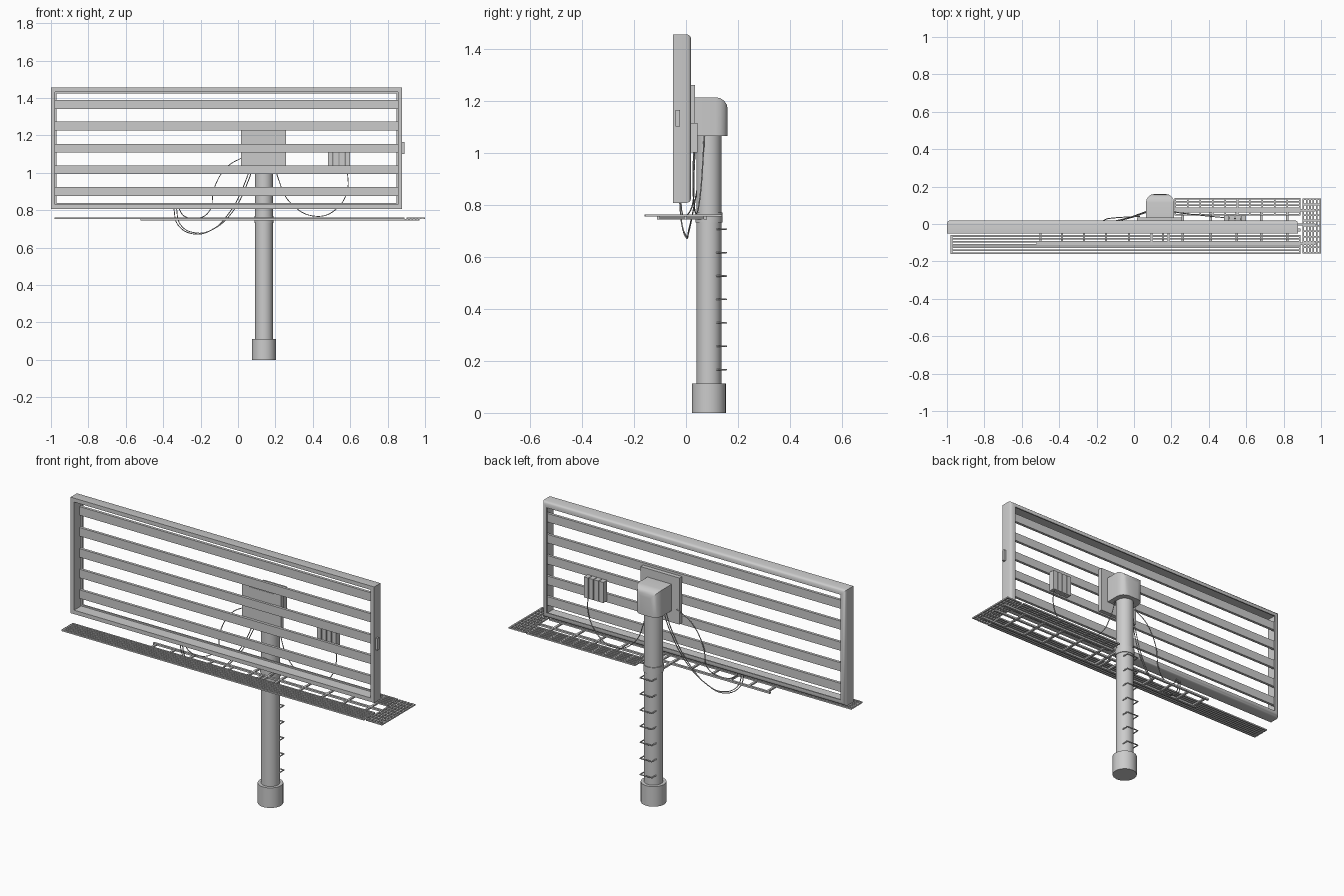
import bpy, bmesh, math
from mathutils import Vector

if "Cube" in bpy.data.objects:
    bpy.data.objects.remove(bpy.data.objects["Cube"])


def mesh_object(name, bm):
    bmesh.ops.recalc_face_normals(bm, faces=bm.faces)
    me = bpy.data.meshes.new(name)
    bm.to_mesh(me)
    bm.free()
    ob = bpy.data.objects.new(name, me)
    bpy.context.collection.objects.link(ob)
    return ob


def add_box(bm, x0, x1, y0, y1, z0, z1):
    vs = bmesh.ops.create_cube(bm, size=1)["verts"]
    for v in vs:
        v.co = Vector(((x0 + x1) / 2 + v.co.x * (x1 - x0),
                       (y0 + y1) / 2 + v.co.y * (y1 - y0),
                       (z0 + z1) / 2 + v.co.z * (z1 - z0)))


def boxes(name, items):
    bm = bmesh.new()
    for b in items:
        add_box(bm, *b)
    return mesh_object(name, bm)


def smooth(ob, angle=35):
    bpy.ops.object.select_all(action='DESELECT')
    ob.select_set(True)
    bpy.context.view_layer.objects.active = ob
    bpy.ops.object.shade_smooth_by_angle(angle=math.radians(angle))


def cylinder(name, x, y, r, z0, z1):
    bpy.ops.mesh.primitive_cylinder_add(vertices=32, radius=r, depth=z1 - z0,
                                        location=(x, y, (z0 + z1) / 2))
    ob = bpy.context.object
    ob.name = name
    smooth(ob)
    return ob


def tube(name, points, r, kind='POLY'):
    cu = bpy.data.curves.new(name, 'CURVE')
    cu.dimensions = '3D'
    cu.bevel_depth = r
    cu.bevel_resolution = 1
    cu.resolution_u = 8
    cu.use_fill_caps = True
    if kind == 'POLY':
        sp = cu.splines.new('POLY')
        sp.points.add(len(points) - 1)
        for p, c in zip(sp.points, points):
            p.co = (*c, 1)
    else:
        sp = cu.splines.new('BEZIER')
        sp.bezier_points.add(len(points) - 1)
        for p, c in zip(sp.bezier_points, points):
            p.co = c
            p.handle_left_type = p.handle_right_type = 'AUTO'
    ob = bpy.data.objects.new(name, cu)
    bpy.context.collection.objects.link(ob)
    return ob


# Sign frame: an open rectangle swept from a profile of (inset, y)
X0, X1, Z0, Z1 = -1.0, 0.877, 0.807, 1.455
profile = [(0, -.05), (0, .002), (.003, .011), (.009, .017), (.018, .02),
           (.03, .02), (.03, .012), (.022, .012), (.022, -.05)]
bm = bmesh.new()
rings = []
for d, y in profile:
    rings.append([bm.verts.new(c) for c in ((X0 + d, y, Z0 + d), (X1 - d, y, Z0 + d),
                                            (X1 - d, y, Z1 - d), (X0 + d, y, Z1 - d))])
for i, a in enumerate(rings):
    b = rings[(i + 1) % len(rings)]
    for k in range(4):
        n = (k + 1) % 4
        bm.faces.new((a[k], a[n], b[n], b[k]))
smooth(mesh_object("sign_frame", bm), 30)

# Horizontal slats
boxes("sign_slats", [(X0 + .022, X1 - .022, -.003, .012, z - .024, z + .024)
                     for z in (1.366, 1.249, 1.131, 1.016, .901)])

# Switch box on the frame end
boxes("side_box", [(X1 - .002, .891, -.04, -.024, 1.10, 1.165)])

# Mounting plate and its inner panel
boxes("mount_plate", [(.016, .257, .012, .035, 1.0, 1.26)])
boxes("mount_panel", [(.064, .215, .010, .02, 1.06, 1.215)])

# Pole head: block with rounded rear edges
bm = bmesh.new()
add_box(bm, .064, .214, .03, .16, 1.065, 1.213)
edges = [e for e in bm.edges if all(v.co.y > .1 for v in e.verts)
         and any(abs(v.co.z - 1.213) < 1e-4 for v in e.verts)]
bmesh.ops.bevel(bm, geom=edges, offset=.045, segments=4, profile=.5, affect='EDGES')
smooth(mesh_object("pole_head", bm), 30)

# Pole, base sleeve and walkway collar
PX, PY = .139, .088
cylinder("pole", PX, PY, .048, 0, 1.1)
cylinder("pole_base", PX, PY, .065, 0, .112)
cylinder("pole_collar", PX, PY, .052, .732, .77)

# Climbing rungs: staples on the back of the pole
for i in range(7):
    z = .166 + i * .09
    tube(f"rung_{i + 1}", [(PX - .036, PY + .025, z), (PX - .036, .155, z),
                           (PX + .036, .155, z), (PX + .036, PY + .025, z)], .0035)

# Control modules on the back
boxes("control_modules", [(.48 + i * .031, .507 + i * .031, .01, .045, 1.0, 1.115)
                          for i in range(4)])

# Walkway support ladder
beam_x = [-.5, -.385, -.267, -.15, -.027, .155, .26, .41, .55, .68, .82]
items = [(-.52, .97, y - .006, y + .006, .744, .754) for y in (-.105, -.002)]
items += [(x - .006, x + .006, -.11, .08 if x > .2 else .004, .745, .753) for x in beam_x]
items += [(.21, .97, .068, .08, .744, .754)]
items += [(PX + s * .045 - .006, PX + s * .045 + .006, -.11, PY, .744, .754) for s in (-1, 1)]
boxes("walkway_supports", items)


# Walkway gratings: long bars with cross bars
def grating(name, x0, x1, y0, y1, bars, crosses, along_x=True):
    parts = []
    zt, w = .762, .0042
    for i in range(bars):
        t = i / (bars - 1)
        if along_x:
            y = y0 + w + (y1 - y0 - 2 * w) * t
            parts.append((x0, x1, y - w, y + w, .754, zt))
        else:
            x = x0 + w + (x1 - x0 - 2 * w) * t
            parts.append((x - w, x + w, y0, y1, .754, zt))
    for i in range(crosses):
        t = i / (crosses - 1)
        if along_x:
            x = x0 + w + (x1 - x0 - 2 * w) * t
            parts.append((x - w, x + w, y0, y1, .755, zt - .001))
        else:
            y = y0 + w + (y1 - y0 - 2 * w) * t
            parts.append((x0, x1, y - w, y + w, .755, zt - .001))
    boxes(name, parts)


grating("front_grating", -.98, .89, -.16, -.06, 7, 2)
grating("rear_grating", .217, .89, .045, .14, 6, 11)
grating("end_grating", .90, 1.0, -.157, .137, 6, 11, False)

# Drooping cables
tube("cable_left_short", [(.03, .04, 1.085), (-.06, .036, 1.03), (-.13, .03, .91),
                          (-.15, .025, .80), (-.21, 0, .757), (-.29, -.015, .77),
                          (-.32, -.02, .82)], .0025, 'BEZIER')
for k in range(2):
    o = k * .014
    tube(f"cable_left_long_{k + 1}",
         [(.09 - o, .07, 1.07), (.06 - o, .06, .97), (-.03 - o, .03, .79),
          (-.13 - o, .01, .70 - o / 2), (-.23, .003, .672 + o / 2),
          (-.32 + o, -.015, .72), (-.345 + o, -.025, .82)], .0025, 'BEZIER')
tube("cable_right", [(.19, .07, 1.07), (.215, .065, .97), (.28, .055, .84),
                     (.42, .04, .767), (.53, .03, .81), (.585, .027, .91),
                     (.585, .03, 1.01)], .0025, 'BEZIER')
